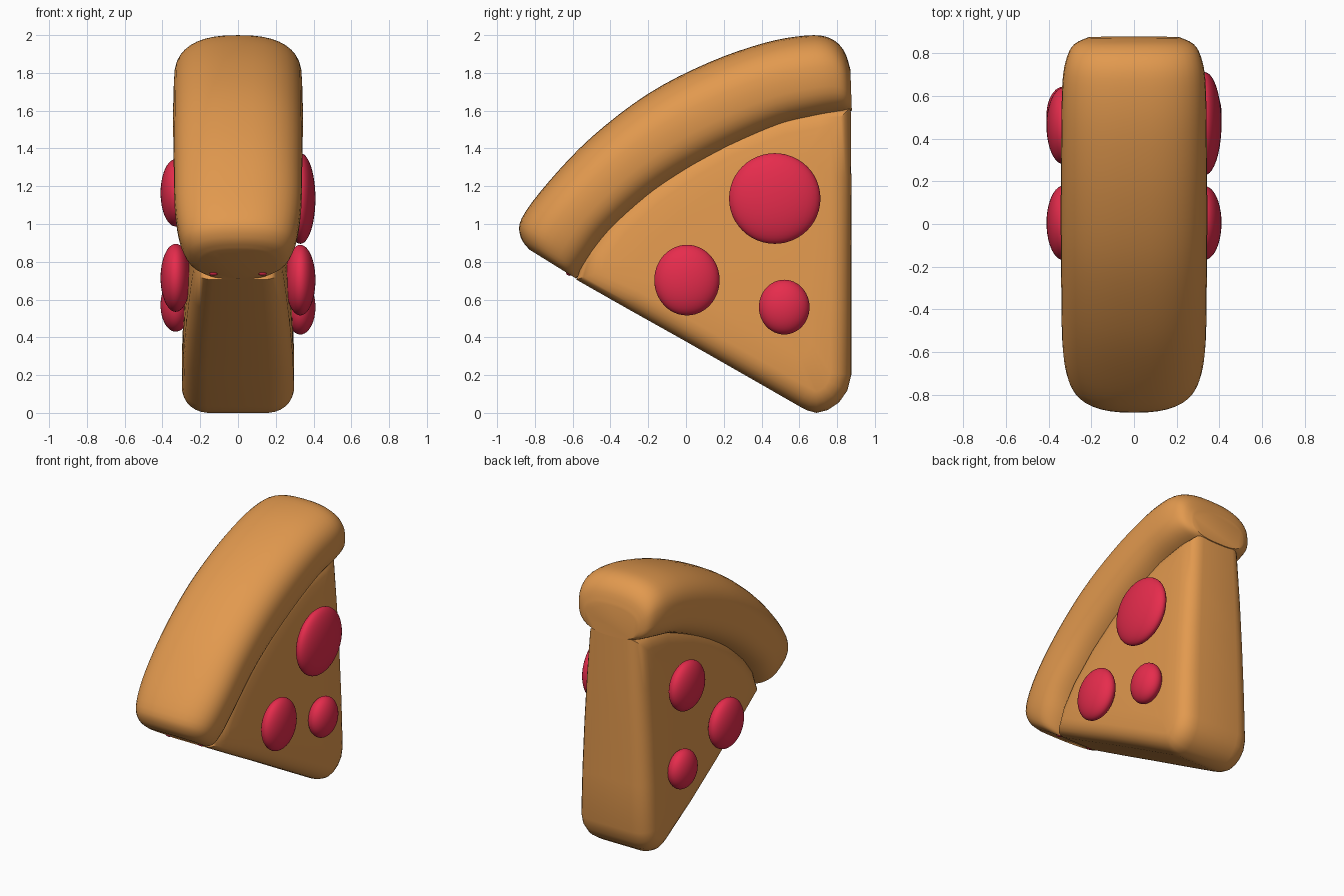
import bpy, bmesh, math
from mathutils import Vector

if "Cube" in bpy.data.objects:
    bpy.data.objects.remove(bpy.data.objects["Cube"])


def material(name, rgb):
    m = bpy.data.materials.new(name)
    m.diffuse_color = (*rgb, 1)
    m.use_nodes = True
    m.node_tree.nodes["Principled BSDF"].inputs["Base Color"].default_value = m.diffuse_color
    return m


DOUGH = material("baked dough", (0.76, 0.32, 0.077))
RED = material("pepperoni red", (0.79, 0.025, 0.073))


def loft(name, rings, mat, angle=45):
    """Skin a list of equal closed rings and cap both ends."""
    bm = bmesh.new()
    rows = [[bm.verts.new(p) for p in ring] for ring in rings]
    n = len(rows[0])
    for a, b in zip(rows, rows[1:]):
        for i in range(n):
            j = (i + 1) % n
            bm.faces.new((a[i], a[j], b[j], b[i]))
    bm.faces.new(rows[0][::-1])
    bm.faces.new(rows[-1])
    bmesh.ops.recalc_face_normals(bm, faces=bm.faces)
    me = bpy.data.meshes.new(name)
    bm.to_mesh(me)
    bm.free()
    me.materials.append(mat)
    ob = bpy.data.objects.new(name, me)
    bpy.context.collection.objects.link(ob)
    bpy.context.view_layer.objects.active = ob
    ob.select_set(True)
    bpy.ops.object.shade_smooth_by_angle(angle=math.radians(angle))
    ob.select_set(False)
    return ob


def inset(points, d):
    """Mitred inward offset of a counter-clockwise outline."""
    out = []
    for i, p in enumerate(points):
        e1 = (p - points[i - 1]).normalized()
        e2 = (points[(i + 1) % len(points)] - p).normalized()
        n1, n2 = Vector((-e1.y, e1.x)), Vector((-e2.y, e2.x))
        out.append(p + (n1 + n2) * d / (1 + n1.dot(n2)))
    return out


# Wedge body: outline in (y, z), rounded toward both sides
outline = [Vector(p) for p in (
    (-.58, .705), (-.3, .546), (0, .378), (.3, .207), (.6, .035), (.64, .014),
    (.69, 0), (.75, .015), (.81, .055), (.855, .12), (.875, .2), (.875, .55),
    (.875, .9), (.875, 1.25), (.872, 1.62), (.7, 1.62), (.5, 1.585), (.2, 1.465),
    (0, 1.35), (-.2, 1.21), (-.4, 1.03), (-.52, .87))]
half = [(.17, 0), (.205, .005), (.235, .015), (.26, .031), (.28, .053),
        (.293, .08), (.30, .11)]


def thickness(p):
    """The slice is thickest near its tip and thins toward the crust."""
    d = (p - Vector((.7, 0))).length
    return 1 - .26 * (d / 1.55) ** 1.7 - 1.6 * max(0, .2 - p.y) ** 2


layers = [(x, inset(outline, d)) for x, d in half]
flat, centre = layers[-1][1], Vector((.35, .85))
layers += [(.302, [p.lerp(centre, k) for p in flat]) for k in (.25, .5, .75, .97)]
rings = [[(x * thickness(p), p.x, p.y) for p in ring] for x, ring in layers]
mirrored = [[(-x, y, z) for x, y, z in ring] for ring in reversed(rings)]
loft("slice_body", mirrored + rings, DOUGH)

# Crust: stations of inner y, z, outer y, z, half width
stations = [Vector(s) for s in (
    (-.58, .71, -.83, .865, .20), (-.565, .735, -.875, .93, .265),
    (-.50, .82, -.87, 1.03, .31), (-.40, .95, -.73, 1.22, .335),
    (-.20, 1.13, -.50, 1.46, .34), (0, 1.265, -.20, 1.69, .343),
    (.25, 1.40, .12, 1.855, .343), (.5, 1.51, .42, 1.96, .34),
    (.70, 1.56, .64, 1.998, .335), (.80, 1.58, .76, 1.985, .315),
    (.85, 1.59, .835, 1.92, .28), (.878, 1.60, .87, 1.82, .215))]


def smooth_path(pts, steps):
    out = []
    ext = [pts[0]] + pts + [pts[-1]]
    for a, b, c, d in zip(ext, ext[1:], ext[2:], ext[3:]):
        for k in range(steps):
            t = k / steps
            out.append(.5 * (2 * b + (c - a) * t + (2 * a - 5 * b + 4 * c - d) * t ** 2
                             + (3 * b - a - 3 * c + d) * t ** 3))
    return out + [pts[-1]]


def crust_ring(s, count=40):
    inner, outer, w = Vector((s[0], s[1])), Vector((s[2], s[3])), s[4]
    ring = []
    for i in range(count):
        t = 2 * math.pi * i / count
        c, q = math.cos(t), math.sin(t)
        e = 2 / 2.5 if q > 0 else 2 / 2.8
        x = math.copysign(abs(c) ** e, c) * w
        r = math.copysign(abs(q) ** e, q)
        p = inner.lerp(outer, (r + 1) / 2)
        ring.append((x, p.x, p.y))
    return ring


loft("crust", [crust_ring(s) for s in smooth_path(stations, 4)], DOUGH)


def blob(name, loc, scale):
    bm = bmesh.new()
    bmesh.ops.create_uvsphere(bm, u_segments=40, v_segments=24, radius=1)
    for v in bm.verts:
        v.co = Vector([a * b for a, b in zip(v.co, scale)])
    for f in bm.faces:
        f.smooth = True
    me = bpy.data.meshes.new(name)
    bm.to_mesh(me)
    bm.free()
    me.materials.append(RED)
    ob = bpy.data.objects.new(name, me)
    ob.location = loc
    bpy.context.collection.objects.link(ob)


# Pepperoni on both sides: side, y, z, y radius, z radius
for i, (side, y, z, ry, rz) in enumerate((
        (1, .47, 1.135, .242, .24), (1, .005, .703, .173, .187),
        (1, .52, .56, .134, .145), (-1, .46, 1.165, .18, .178),
        (-1, .005, .715, .175, .18), (-1, .51, .57, .134, .14))):
    blob(f"pepperoni_{i}", (side * .33, y, z), (.08, ry, rz))

# Two tiny red bits on the crust's front end
for side in (-1, 1):
    blob("crust_bit", (side * .13, -.615, .742), (.026, .02, .016))
